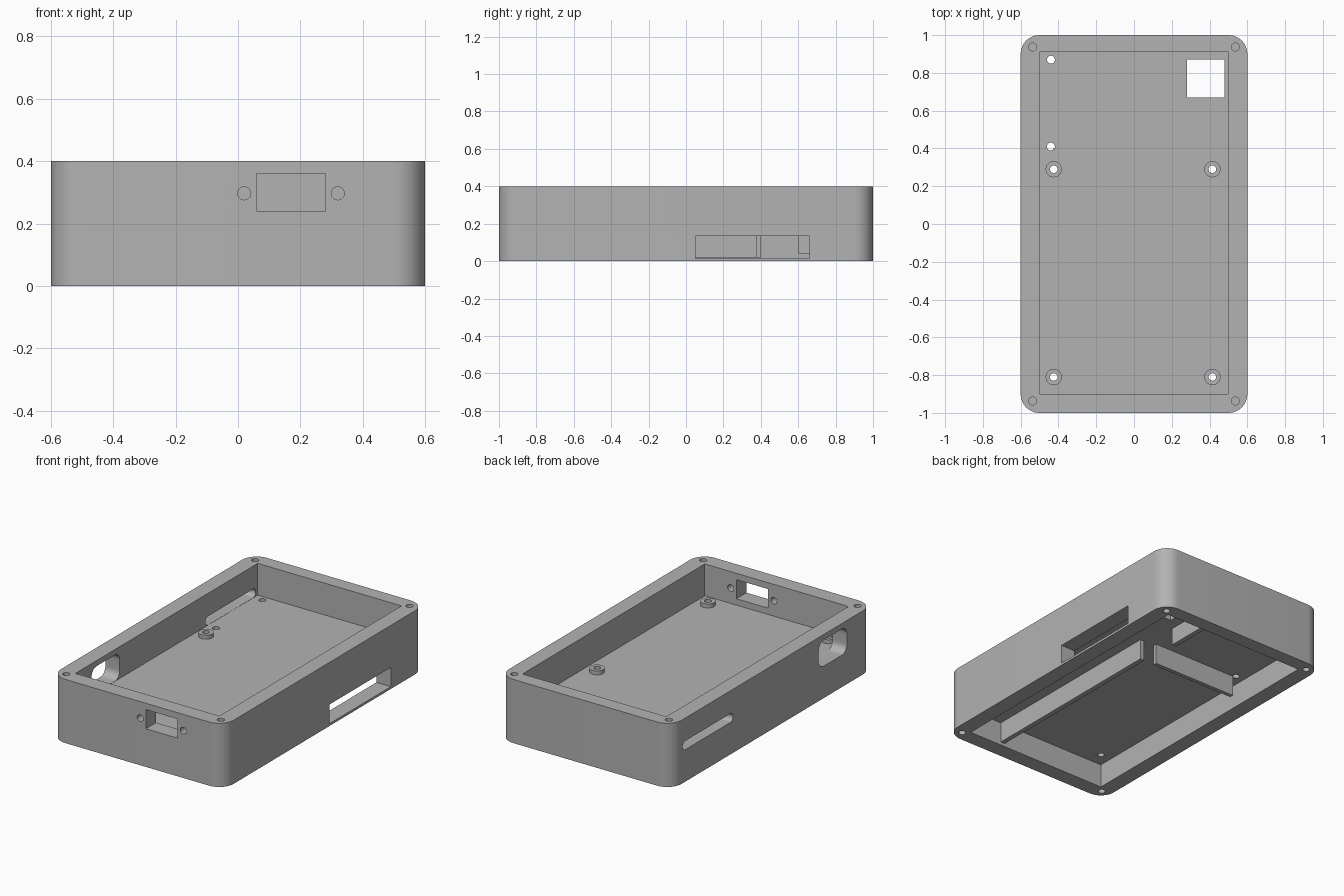
import bpy, bmesh, math

if "Cube" in bpy.data.objects:
    bpy.data.objects.remove(bpy.data.objects["Cube"])

grey = bpy.data.materials.new("plain_grey")
grey.diffuse_color = (0.45, 0.45, 0.45, 1)
grey.use_nodes = True
grey.node_tree.nodes["Principled BSDF"].inputs["Base Color"].default_value = grey.diffuse_color


def prism(name, axis, lo, hi, u0, u1, v0, v1, r=0.0, seg=8):
    """Rounded rectangle in the plane across an axis, extruded from lo to hi."""
    pts = []
    if r:
        corners = [(u1 - r, v1 - r), (u0 + r, v1 - r), (u0 + r, v0 + r), (u1 - r, v0 + r)]
        for i, (cu, cv) in enumerate(corners):
            for k in range(seg + 1):
                a = math.pi / 2 * (i + k / seg)
                pts.append((cu + r * math.cos(a), cv + r * math.sin(a)))
    else:
        pts = [(u1, v1), (u0, v1), (u0, v0), (u1, v0)]
    place = {"x": lambda u, v, w: (w, u, v),
             "y": lambda u, v, w: (u, w, v),
             "z": lambda u, v, w: (u, v, w)}[axis]
    clean = []
    for p in pts:
        if not clean or math.dist(p, clean[-1]) > 1e-5:
            clean.append(p)
    if math.dist(clean[0], clean[-1]) < 1e-5:
        clean.pop()
    bm = bmesh.new()
    rings = [[bm.verts.new(place(u, v, w)) for u, v in clean] for w in (lo, hi)]
    bm.faces.new(rings[0])
    bm.faces.new(rings[1])
    n = len(clean)
    for i in range(n):
        j = (i + 1) % n
        bm.faces.new((rings[0][i], rings[0][j], rings[1][j], rings[1][i]))
    bmesh.ops.recalc_face_normals(bm, faces=bm.faces)
    me = bpy.data.meshes.new(name)
    bm.to_mesh(me)
    bm.free()
    me.materials.append(grey)
    ob = bpy.data.objects.new(name, me)
    bpy.context.collection.objects.link(ob)
    return ob


def rod(name, axis, lo, hi, u, v, r):
    return prism(name, axis, lo, hi, u - r, u + r, v - r, v + r, r, 6)


def activate(ob):
    bpy.ops.object.select_all(action="DESELECT")
    ob.select_set(True)
    bpy.context.view_layer.objects.active = ob


def cut(ob, cutters):
    activate(ob)
    for c in cutters:
        m = ob.modifiers.new("cut", "BOOLEAN")
        m.operation, m.solver, m.object = "DIFFERENCE", "EXACT", c
        bpy.ops.object.modifier_apply(modifier=m.name)


# Case body
body = prism("case_body", "z", 0, 0.4, -0.6, 0.6, -1, 1, 0.1, 12)

# Upper and lower trays, with the dividing floor between them
cutters = [
    prism("upper_tray", "z", 0.2, 0.5, -0.5, 0.5, -0.9, 0.91),
    prism("lower_tray", "z", -0.1, 0.15, -0.5, 0.5, -0.9, 0.91),
    # Floor window
    prism("floor_window", "z", 0.12, 0.22, 0.28, 0.48, 0.67, 0.87),
    # Right wall slot into the lower tray
    prism("right_slot", "x", 0.45, 0.7, 0.05, 0.66, 0.015, 0.135),
    # Left wall slot and rounded opening above the floor
    prism("left_slot", "x", -0.7, -0.45, 0.39, 0.89, 0.201, 0.256, 0.027),
    prism("left_opening", "x", -0.7, -0.45, -0.74, -0.46, 0.201, 0.365, 0.05),
    # Front connector window and its two screw holes
    prism("front_window", "y", -1.1, -0.85, 0.06, 0.28, 0.24, 0.36),
    rod("front_hole_a", "y", -1.1, -0.85, 0.02, 0.297, 0.021),
    rod("front_hole_b", "y", -1.1, -0.85, 0.32, 0.297, 0.021),
]

# Blind corner screw holes in the top and bottom rims
for x in (-0.537, 0.537):
    for y in (-0.937, 0.937):
        cutters.append(rod("rim_hole_top", "z", 0.25, 0.5, x, y, 0.021))
        cutters.append(rod("rim_hole_bottom", "z", -0.1, 0.15, x, y, 0.021))

# Small mounting holes through the floor
for y in (0.41, 0.87):
    cutters.append(rod("floor_hole", "z", 0.12, 0.23, -0.44, y, 0.021))

# Standoffs with holes through them and the floor
standoffs = []
for x in (-0.425, 0.415):
    for y in (-0.81, 0.29):
        hole = rod("standoff_hole", "z", 0.1, 0.3, x, y, 0.02)
        post = rod("standoff", "z", 0.2, 0.225, x, y, 0.043)
        cut(post, [hole])
        standoffs.append(post)
        cutters.append(hole)

cut(body, cutters)
for c in cutters:
    bpy.data.objects.remove(c)

# Ribs hanging under the floor
prism("long_rib", "z", 0.02, 0.151, 0.24, 0.27, -0.901, 0.38)
prism("cross_rib", "z", 0.02, 0.151, -0.425, 0.165, 0.375, 0.4)
prism("back_rib", "z", 0.04, 0.151, 0.18, 0.21, 0.6, 0.911)

# Smooth the rounded surfaces, keep the edges sharp
for ob in [body] + standoffs:
    activate(ob)
    bpy.ops.object.shade_smooth_by_angle(angle=math.radians(30))
